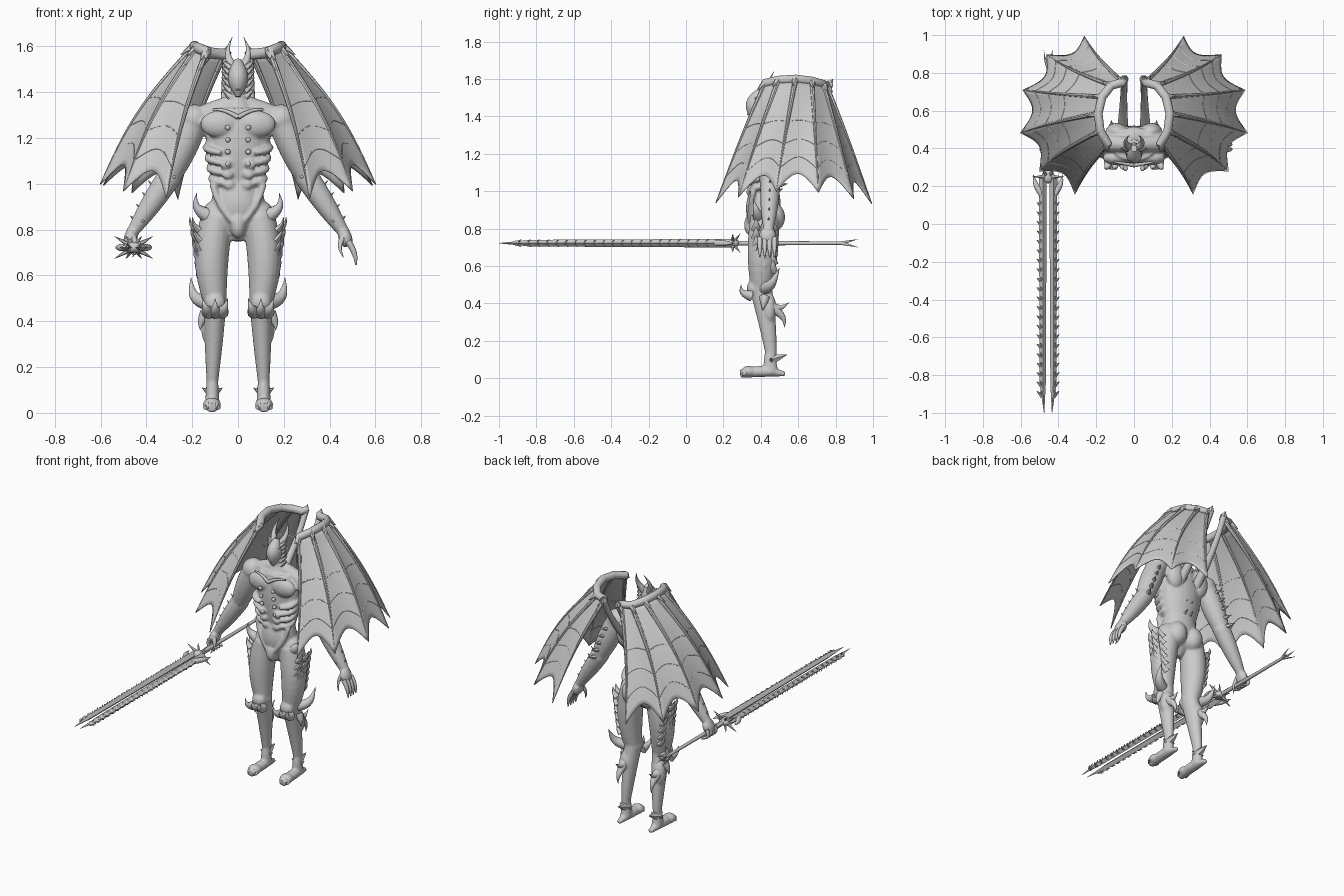
import bpy, bmesh, math
from mathutils import Vector, Matrix

cube = bpy.data.objects.get("Cube")
if cube:
    bpy.data.objects.remove(cube, do_unlink=True)

grey = bpy.data.materials.new("stone_grey")
grey.use_nodes = True
grey.diffuse_color = (0.6, 0.6, 0.6, 1)
grey.node_tree.nodes["Principled BSDF"].inputs["Base Color"].default_value = grey.diffuse_color

LEFT, BACK, UP = Vector((1, 0, 0)), Vector((0, 1, 0)), Vector((0, 0, 1))
NONE = Vector()


def tube(bm, centres, radii, depth=1, sides=12):
    """Closed tube through the centres, with elliptical rings."""
    across, rings, last = LEFT, [], len(centres) - 1
    for i, (centre, radius) in enumerate(zip(centres, radii)):
        along = (centres[min(i + 1, last)] - centres[max(i - 1, 0)]).normalized()
        across = across - along * across.dot(along)
        if across.length < 0.1:
            across = along.orthogonal()
        across.normalize()
        other = along.cross(across) * depth
        ring = []
        for k in range(sides):
            angle = math.tau * k / sides
            offset = across * math.cos(angle) + other * math.sin(angle)
            ring.append(bm.verts.new(centre + offset * max(radius, 0.001)))
        rings.append(ring)
    for low, high in zip(rings, rings[1:]):
        for k in range(sides):
            bm.faces.new((low[k - 1], low[k], high[k], high[k - 1]))
    bm.faces.new(rings[0][::-1])
    bm.faces.new(rings[-1])


def limb(bm, start, end, thick, thin=0, bend=NONE, swell=0, depth=1, sides=12, rings=8):
    """Tapered tube that arcs along bend and bulges by swell in the middle."""
    centres, radii = [], []
    for i in range(rings + 1):
        t = i / rings
        arc = math.sin(math.pi * t)
        centres.append(start.lerp(end, t) + bend * arc)
        radii.append(thick + (thin - thick) * t + swell * arc)
    tube(bm, centres, radii, depth, sides)


def spike(bm, base, reach, radius, sides=6):
    limb(bm, base, base + reach, radius, sides=sides, rings=1)


def blob(bm, centre, x, y, z):
    bmesh.ops.create_icosphere(bm, subdivisions=3, radius=1,
                               matrix=Matrix.Translation(centre) @ Matrix.Diagonal((x, y, z, 1)))


def finish(name, bm, mirror=False, sharp=40):
    bmesh.ops.recalc_face_normals(bm, faces=bm.faces)
    for face in bm.faces:
        face.smooth = True
    for edge in bm.edges:
        if len(edge.link_faces) == 2 and edge.calc_face_angle(0) > math.radians(sharp):
            edge.smooth = False
    mesh = bpy.data.meshes.new(name)
    bm.to_mesh(mesh)
    bm.free()
    mesh.materials.append(grey)
    ob = bpy.data.objects.new(name, mesh)
    bpy.context.collection.objects.link(ob)
    if mirror:
        ob.modifiers.new("mirror", 'MIRROR').use_mirror_merge = False
    return ob


# Landmarks of the left half
crotch, waist, chest = Vector((0, .4, .75)), Vector((0, .42, 1)), Vector((0, .42, 1.33))
hip, knee, ankle = Vector((.09, .42, .86)), Vector((.1, .4, .48)), Vector((.112, .455, .13))
heel, toe = Vector((.112, .53, .022)), Vector((.114, .29, .022))
shoulder, elbow = Vector((.19, .43, 1.28)), Vector((.3, .45, 1.03))
wrist, palm = Vector((.46, .44, .79)), Vector((.48, .43, .73))
chin, crown = Vector((0, .36, 1.38)), Vector((0, .4, 1.54))

# Body: overlapping muscle volumes fused into one skin
body = bmesh.new()
limb(body, crotch, waist, .03, .1, swell=.045, depth=.8, sides=28)
limb(body, waist - UP * .03, chest, .1, .12, swell=.03, depth=.72, sides=28)
limb(body, chest - UP * .03, chin + BACK * .05 + UP * .04, .1, .036, swell=-.02, sides=20)
limb(body, hip, knee, .07, .05, LEFT * .02, .014, 1.1, 18)
limb(body, knee, ankle, .05, .025, BACK * .005, .002, 1.2, 18)
limb(body, ankle + UP * .02, ankle - UP * .1, .025, .033, -BACK * .005, depth=1.2)
limb(body, heel, toe, .014, .024, UP * .014, .014, .9)
limb(body, shoulder, elbow, .062, .05, swell=.01, sides=18)
limb(body, elbow, wrist, .054, .026, swell=.006, sides=18)
limb(body, wrist, palm, .026, .022, swell=.006, depth=1.5)
limb(body, chest + UP * .03, shoulder, .04, .05)
for joint, size in ((hip, .07), (knee, .053), (elbow, .053), (wrist, .028), (shoulder, .067)):
    blob(body, joint, size, size, size)
blob(body, hip + BACK * .05 - LEFT * .03, .06, .06, .075)                     # glute
blob(body, shoulder - LEFT * .11 - BACK * .08 - UP * .02, .085, .04, .06)     # pectoral
blob(body, shoulder - LEFT * .1 + BACK * .06 - UP * .04, .06, .045, .09)      # shoulder blade
blob(body, waist + LEFT * .095 + UP * .16, .045, .07, .1)                     # flank
blob(body, crotch - BACK * .05 + UP * .07, .034, .04, .06)
blob(body, knee - BACK * .04, .045, .035, .045)
blob(body, knee + LEFT * .016 + BACK * .045 - UP * .11, .045, .038, .085)     # calf
blob(body, hip + LEFT * .035 - BACK * .04 - UP * .15, .05, .045, .11)         # front thigh
blob(body, toe + BACK * .045 + UP * .014, .04, .04, .03)
for row in range(4):
    side = waist + LEFT * (.115 + row * .008) + UP * row * .045
    front = side - LEFT * .065 - BACK * (.077 + row * .007)
    limb(body, front, side + UP * .03, .012, .012, LEFT * .025 - BACK * .015, .004)
    blob(body, front - LEFT * .02 - UP * .05, .024, .014, .02)
limb(body, waist + LEFT * .11 - BACK * .06, crotch - BACK * .07 + UP * .06, .016, .012, LEFT * .02)
skin = finish("body", body, True)
remesh = skin.modifiers.new("fuse", 'REMESH')
remesh.mode = 'VOXEL'
remesh.voxel_size = 0.007
remesh.use_smooth_shade = True
relax = skin.modifiers.new("relax", 'SMOOTH')
relax.factor, relax.iterations = 0.5, 4

# Chest studs
studs = bmesh.new()
for row in range(4):
    blob(studs, chest + LEFT * .045 - BACK * (.127 - row * .008) - UP * (.085 + row * .053), .012, .012, .012)
finish("chest_studs", studs, True)

# Head with face, frill, horns and collar
head = bmesh.new()
limb(head, chin, crown, .01, .015, -BACK * .005, .032, 1.25, 20)
limb(head, chin + UP * .09 - BACK * .02, chin + UP * .045 - BACK * .015, .004, .006, -BACK * .012)
finish("head", head)
face = bmesh.new()
brow = chin + UP * .09 - BACK * .03
limb(face, brow, brow + LEFT * .04 + BACK * .045 + UP * .03, .006, .003, LEFT * .005)
limb(face, brow - UP * .06, brow + LEFT * .025 + BACK * .03 - UP * .05, .004, .002, LEFT * .005)
limb(face, crown + LEFT * .018 - UP * .04, crown + LEFT * .025 + BACK * .07 + UP * .1, .023, 0, LEFT * .023)
for k in range(6):
    spike(face, chin + LEFT * .03 + BACK * .04 + UP * k * .025, LEFT * .043 + UP * .035, .022)
limb(face, shoulder - LEFT * .08 - BACK * .1 + UP * .045, chest - BACK * .11 - UP * .04, .005, .011, UP * .01)
finish("face_horns_and_collar", face, True)

# Armour horns on hips, knees, calves, heels and toes
horns = bmesh.new()
limb(horns, hip + LEFT * .04 - BACK * .03, hip + LEFT * .09 - BACK * .06 + UP * .1, .035, 0, LEFT * .025 - UP * .01)
limb(horns, knee + LEFT * .03 + BACK * .02, knee + LEFT * .105 + BACK * .1 + UP * .11, .034, 0, LEFT * .022 - UP * .025, .006)
for side in (-1, 0, 1):
    plate = knee + LEFT * side * .03 - BACK * .05 - UP * .04
    limb(horns, plate, plate + LEFT * side * .025 - BACK * .055 + UP * .06, .03, 0, -BACK * .02 - UP * .01)
calf = knee + LEFT * .02 + BACK * .06 - UP * .1
limb(horns, calf, calf + BACK * .09 + UP * .025, .03, 0, -UP * .015)
limb(horns, calf, calf + BACK * .065 - UP * .11, .03, 0, BACK * .025)
limb(horns, calf + LEFT * .02 - BACK * .04 + UP * .05, calf + LEFT * .045 - BACK * .05 - UP * .02, .03, 0, LEFT * .008)
spike(horns, ankle - UP * .03, BACK * .085 + UP * .025, .034)
for side in (-1, 1):
    spike(horns, ankle - UP * .05, LEFT * side * .045 + UP * .03, .022)
    claw = toe + LEFT * side * .018
    limb(horns, claw + BACK * .03, claw - UP * .005, .02, .002, UP * .018)
finish("armour_horns", horns, True)

# Overlapping scales on the outer thighs
scales = bmesh.new()
for row in range(6):
    for col in (-1, 0, 1):
        base = knee + LEFT * (.05 + row * .006 - abs(col) * .012) + BACK * (.02 + col * .045) + UP * (.09 + row * .045)
        limb(scales, base, base + LEFT * .03 + UP * .06, .016, 0, LEFT * .01, depth=1.8, sides=8, rings=4)
finish("thigh_scales", scales, True)

# Spikes on the arms and back
spikes = bmesh.new()
for k in range(5):
    t = k / 5
    size = .052 - .025 * t
    fore, upper = elbow.lerp(wrist, t), shoulder.lerp(elbow, t + .2)
    spike(spikes, fore + LEFT * size * .6, (LEFT + UP) * size * .7, .011)
    blob(spikes, fore - (LEFT * .4 + BACK * .9) * size, .007, .007, .007)
    spike(spikes, upper + BACK * .03, LEFT * .025 + BACK * .065 + UP * .01, .022)
    spike(spikes, waist + LEFT * .02 + BACK * .07 + UP * t * .35, BACK * .03 + UP * .015, .012)
finish("arm_and_back_spikes", spikes, True)

# Open left hand and gripping right hand
hands = bmesh.new()
grip = Vector((-.455, .25, .722))
for k in range(4):
    base = palm + BACK * (k * .026 - .035)
    limb(hands, base + UP * .02, base + LEFT * .035 - UP * .085, .014, .003, LEFT * .01, .003)
    fist = Vector((-base.x, base.y, base.z + .03))
    limb(hands, fist, fist + LEFT * .035 - UP * .065, .013, .007, -LEFT * .025 - UP * .01)
for side in (-1, 1):
    thumb = Vector((side * wrist.x, wrist.y - .03, wrist.z - .02))
    limb(hands, thumb, thumb - BACK * .035 - UP * .09, .015, .002, -LEFT * side * .015)
finish("hand_fingers", hands)

# Wings: fingers fan from a crest, with scalloped skin between them
LAST = 5


def fan(i, x, y, z, width, length, first, turn, droop):
    angle = math.radians(first - turn * i / LAST)
    return Vector((x + width * math.cos(angle), y + length * math.sin(angle), z - droop * math.sin(angle) ** 2))


roots = [fan(i, .07, .57, 1.6, .12, .18, 95, 150, .035) for i in range(LAST + 1)]
tips = [fan(i, .19, .57, 1, .42, .43, 80, 153, .07) for i in range(LAST + 1)]


def finger(i, t):
    span = tips[i] - roots[i]
    return roots[i] + span * t + (LEFT * span.x * .09 + UP * .015) * math.sin(math.pi * t)


def web_point(i, s, t):
    dip = math.sin(math.pi * s)
    t *= 1 - .14 * dip * t
    p = finger(i, t).lerp(finger(i + 1, t), s)
    return p + (shoulder + BACK * .13 - p) * .05 * dip * t


web, bones = bmesh.new(), bmesh.new()
COLS, ROWS = 10, 16
for i in range(LAST):
    grid = [[web.verts.new(web_point(i, a / COLS, b / ROWS)) for b in range(ROWS + 1)] for a in range(COLS + 1)]
    for left, right in zip(grid, grid[1:]):
        for b in range(ROWS):
            web.faces.new((left[b], right[b], right[b + 1], left[b + 1]))
    for t in (.4, .6, .8):
        tube(bones, [web_point(i, a / COLS, t) for a in range(COLS + 1)], [.004] * (COLS + 1), sides=6)
bmesh.ops.remove_doubles(web, verts=web.verts, dist=1e-5)
membrane = finish("wing_membrane", web, True, 80)
solid = membrane.modifiers.new("thickness", 'SOLIDIFY')
solid.thickness, solid.offset = 0.005, 0

for i, (root, tip) in enumerate(zip(roots, tips)):
    steps = [b / ROWS for b in range(ROWS + 1)]
    tube(bones, [finger(i, t) for t in steps], [.014 - .012 * t for t in steps], sides=8)
    outward = (tip - root) * .15
    spike(bones, root, outward - UP * outward.z * .6, .024)
    spike(bones, finger(i, .12), outward * .7 + UP * .025, .014)
wing_top = Vector((.05, .77, 1.57))
crest = [wing_top] + roots + [roots[-1] - BACK * .04 - UP * .03]
tube(bones, crest, [.022] + [.024] * len(roots) + [.002])
limb(bones, waist + LEFT * .06 + BACK * .07 + UP * .2, wing_top, .03, .018, BACK * .03, -.005)
spike(bones, wing_top, BACK * .015 + UP * .03, .022)
finish("wing_bones", bones, True)

# Sword: twin toothed blades, star guard and long pronged shaft
sword = bmesh.new()
pommel = grip + BACK * .6
limb(sword, grip, pommel, .013, .009)
blob(sword, grip, .035, .035, .025)
for side in (-1, 1):
    out = LEFT * side
    edge = grip + out * .028
    point = edge - BACK * 1.1
    limb(sword, edge, point, .021, .016, depth=1.1, sides=4)
    spike(sword, point, -BACK * .15 - out * .007, .016, 4)
    limb(sword, edge - BACK * .1, edge + out * .05 + BACK * .012, .016, 0, out * .01, .006)
    for k in range(21):
        tooth = edge - BACK * (.16 + k * .05)
        spike(sword, tooth, out * .032 + BACK * .025, .016, 4)
        for lift in (-1, 1):
            spike(sword, tooth, out * .012 + BACK * .03 + UP * lift * .02, .011, 4)
    for lift in (-1, 1):
        spike(sword, grip, out * .083 + UP * lift * .048, .016)
        spike(sword, grip, out * .035 + BACK * .04 + UP * lift * .05, .014)
        limb(sword, pommel - BACK * .02, pommel + BACK * .07 + out * .022 + UP * lift * .022, .01, 0, out * .005)
finish("sword", sword)
